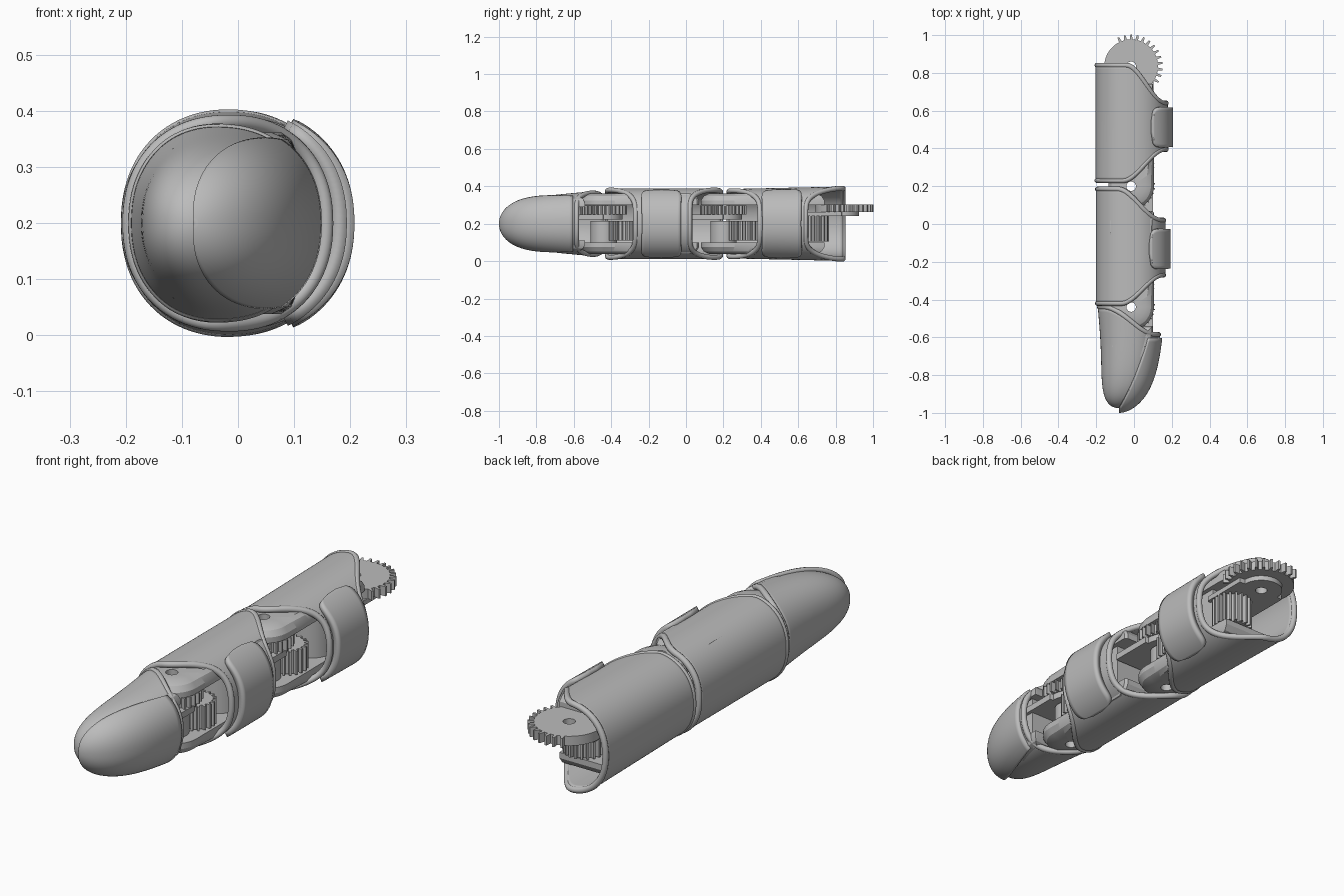
import bpy, bmesh, math
from mathutils import Vector

if "Cube" in bpy.data.objects:
    bpy.data.objects.remove(bpy.data.objects["Cube"], do_unlink=True)

grey = bpy.data.materials.new("plain_grey")
grey.use_nodes = True
grey.diffuse_color = (0.5, 0.5, 0.5, 1)
grey.node_tree.nodes["Principled BSDF"].inputs["Base Color"].default_value = (0.5, 0.5, 0.5, 1)

HINGE_X = -0.015
MID_Z = 0.2
TAU = math.tau


def finish(obj, angle=35):
    obj.data.materials.clear()
    obj.data.materials.append(grey)
    bpy.ops.object.select_all(action='DESELECT')
    obj.select_set(True)
    bpy.context.view_layer.objects.active = obj
    bpy.ops.object.shade_smooth_by_angle(angle=math.radians(angle))


def grid_object(name, rows, wrap, thickness):
    """Skin a grid of points, face it away from the long axis and thicken it."""
    bm = bmesh.new()
    grid = [[bm.verts.new(p) for p in row] for row in rows]
    n = len(rows[0])
    for a, b in zip(grid, grid[1:]):
        for j in range(n if wrap else n - 1):
            k = (j + 1) % n
            bm.faces.new((a[j], a[k], b[k], b[j]))
    bmesh.ops.remove_doubles(bm, verts=bm.verts, dist=0.0002)
    bm.normal_update()
    outward = sum(f.normal.dot(f.calc_center_median() - Vector((HINGE_X, f.calc_center_median().y, MID_Z)))
                  for f in bm.faces)
    if outward < 0:
        bmesh.ops.reverse_faces(bm, faces=bm.faces)
    mesh = bpy.data.meshes.new(name)
    bm.to_mesh(mesh)
    bm.free()
    obj = bpy.data.objects.new(name, mesh)
    bpy.context.collection.objects.link(obj)
    solid = obj.modifiers.new("thickness", 'SOLIDIFY')
    solid.thickness = thickness
    solid.offset = -1
    finish(obj)
    return obj


def bead(name, points, radius):
    """Rounded lip along an open edge."""
    curve = bpy.data.curves.new(name, 'CURVE')
    curve.dimensions = '3D'
    curve.bevel_depth = radius
    curve.bevel_resolution = 3
    spline = curve.splines.new('POLY')
    spline.points.add(len(points) - 1)
    for sp, p in zip(spline.points, points):
        sp.co = (*p, 1)
    spline.use_cyclic_u = True
    obj = bpy.data.objects.new(name, curve)
    bpy.context.collection.objects.link(obj)
    bpy.ops.object.select_all(action='DESELECT')
    obj.select_set(True)
    bpy.context.view_layer.objects.active = obj
    bpy.ops.object.convert(target='MESH')
    finish(bpy.context.view_layer.objects.active, 60)


def oval(cx, hx, hz, ang, power=2.2):
    c, s = math.cos(ang), math.sin(ang)
    bulge = lambda t: math.copysign(abs(t) ** (2 / power), t)
    return cx + hx * bulge(c), MID_Z + hz * bulge(s)


def sweep(a, b, x0, x1):
    """Edge line that eases from y=a on the back to y=b on the pad side."""
    def edge(x):
        t = min(1, max(0, (x - x0) / (x1 - x0)))
        return a + (b - a) * t * t * (3 - 2 * t)
    return edge


# Cross-sections: (centre x, half width, half height) along y
def proximal_section(y):
    return -0.0125, 0.192, 0.185 + 0.014 * (y - 0.22) / 0.63


def middle_section(y):
    return -0.018, 0.184, 0.189


def tip_section(y, end=-1.0, grow=0.0):
    q = min(1, max(0, (-0.45 - y) / (-0.45 - end)))
    s = (1 - 0.27 * q) * math.sqrt(1 - q ** 6)
    return -0.02 - 0.06 * q ** 3, (0.177 + grow) * s, (0.184 + grow) * s


def base_tip_section(y):
    return tip_section(y, -0.975, -0.006)


ANGLES = [TAU * i / 96 for i in range(96)]


def shell(name, section, low, high, closed=False):
    """Hollow finger shell with swept ends and rounded lips."""
    steps = 32
    rows = []
    for i in range(steps + 1):
        v = i / steps
        v = math.sin(v * math.pi / 2) if closed else v
        row = []
        for ang in ANGLES:
            x = oval(*section(high(0)), ang)[0]
            y = high(x) + (low(x) - high(x)) * v
            px, pz = oval(*section(y), ang)
            row.append((px, y, pz))
        rows.append(row)
    grid_object(name, rows, True, 0.022)
    for label, row in (("back", rows[0]), ("front", rows[-1])):
        if closed and label == "front":
            continue
        centre = Vector((HINGE_X, 0, MID_Z))
        pts = []
        for p in row:
            v = Vector(p)
            radial = Vector((v.x - centre.x, 0, v.z - centre.z)).normalized()
            pts.append(v - radial * 0.009)
        bead(name + "_" + label + "_lip", pts, 0.0135)


shell("proximal_shell", proximal_section, sweep(0.23, 0.395, -0.06, 0.17), sweep(0.84, 0.64, -0.04, 0.17))
shell("middle_shell", middle_section, sweep(-0.42, -0.27, -0.07, 0.16), sweep(0.185, 0.02, -0.09, 0.15))
shell("fingertip_shell", base_tip_section, lambda x: -0.975, sweep(-0.44, -0.585, -0.16, 0.12), True)


# Grip pads: rounded, slightly waisted plates on the pad side
def pad(name, section, y_mid):
    rows = []
    for i in range(41):
        s = (i / 20 - 1) * 0.999
        half = 0.112 * (1 - abs(s) ** 10) ** 0.3 * (0.93 + 0.07 * s * s)
        row = []
        for j in range(13):
            y = y_mid + half * (j / 6 - 1)
            cx, hx, hz = section(y)
            row_x, row_z = oval(cx, hx + 0.028, hz + 0.016, s * math.radians(62))
            row.append((row_x, y, row_z))
        rows.append(row)
    grid_object(name, rows, False, 0.026)


pad("proximal_pad", proximal_section, 0.512)
pad("middle_pad", middle_section, -0.132)

# Fingertip pad wraps the pad side and the very end
rows = []
for i in range(33):
    v = math.sin(i / 32 * math.pi / 2)
    y = -0.605 - 0.395 * v
    spread = math.radians(56 + 36 * v)
    row = []
    for j in range(41):
        x, z = oval(*tip_section(y, -1.0, 0.008), spread * (j / 20 - 1))
        row.append((x, y, z))
    rows.append(row)
grid_object("fingertip_pad", rows, False, 0.022)


def polar_solid(name, x, y, radius, z_flat, z_far, hole=0.025, chamfer=0.0, n=240):
    """Plate or gear with a round bore, from a radius given by angle."""
    drop = (z_far - z_flat) * 0.6 if chamfer else 0
    layers = [(0, z_flat), (0, z_far), (chamfer, z_far), (chamfer * 0.35, z_far - drop * 0.35),
              (1e-9, z_far - drop), (1e-9, z_flat)]
    if not chamfer:
        layers = [layers[0], layers[1], (1e-9, z_far), layers[-1]]
    bm = bmesh.new()
    rings = []
    for inset, z in layers:
        ring = []
        for k in range(n):
            a = TAU * k / n
            r = radius(a) - inset if inset else hole
            ring.append(bm.verts.new((x + r * math.cos(a), y + r * math.sin(a), z)))
        rings.append(ring)
    for a, b in zip(rings, rings[1:] + rings[:1]):
        for k in range(n):
            m = (k + 1) % n
            bm.faces.new((a[k], a[m], b[m], b[k]))
    bmesh.ops.recalc_face_normals(bm, faces=bm.faces)
    mesh = bpy.data.meshes.new(name)
    bm.to_mesh(mesh)
    bm.free()
    obj = bpy.data.objects.new(name, mesh)
    bpy.context.collection.objects.link(obj)
    finish(obj, 30)


def tongue(round_r, half, length, side):
    """Round end at the hinge, straight arm of given length towards side."""
    def radius(a):
        c, s = abs(math.cos(a)), math.sin(a) * side
        return round_r if s <= 0 else min(half / max(c, 1e-6), length / max(s, 1e-6))
    return radius


def toothed(root, tip, start=-180, stop=180, pitch=12):
    """Gear outline with teeth between two angles in degrees."""
    def radius(a):
        d = (math.degrees(a) + 180) % 360 - 180
        if not start <= d <= stop:
            return root
        phase = (d / pitch) % 1
        return tip if 0.3 < phase < 0.7 else root
    return radius


# Clevis plates above and below each hinge
for part, hinge, length in (("proximal", 0.2, 0.54), ("middle", -0.44, 0.51)):
    arm = tongue(0.12, 0.12, length, 1)
    polar_solid(part + "_upper_clevis", HINGE_X, hinge, arm, 0.30, 0.362, chamfer=0.045)
    polar_solid(part + "_lower_clevis", HINGE_X, hinge, arm, 0.10, 0.038, chamfer=0.045)
    polar_solid(part + "_hinge_boss", HINGE_X, hinge, lambda a: 0.07, 0.10, 0.215)
    polar_solid(part + "_spine", HINGE_X, hinge + 0.33, tongue(0.1, 0.1, 0.1, 1), 0.10, 0.30)
    polar_solid(part + "_drive_gear", 0.02, hinge + 0.11, toothed(0.072, 0.088, pitch=18), 0.11, 0.215)

# Hinge gears, each carried on a tongue from the next segment
for part, hinge, z in (("distal", -0.44, 0.25), ("middle", 0.2, 0.25)):
    polar_solid(part + "_hinge_gear", HINGE_X, hinge, toothed(0.105, 0.126, -80, 80), z, 0.298)
    polar_solid(part + "_gear_carrier", HINGE_X, hinge, tongue(0.1, 0.115, 0.2, -1), 0.222, z)

# Exposed base gear and the pinion beneath it
polar_solid("base_gear", HINGE_X, 0.835, toothed(0.142, 0.167, -36, 120), 0.262, 0.304)
polar_solid("base_gear_carrier", HINGE_X, 0.835, tongue(0.09, 0.118, 0.22, -1), 0.24, 0.262)
polar_solid("base_pinion", 0.02, 0.68, toothed(0.068, 0.086, pitch=18), 0.105, 0.24)

# Fingertip core
for label, z0, z1 in (("upper", 0.29, 0.345), ("lower", 0.11, 0.055)):
    polar_solid("fingertip_" + label + "_plate", HINGE_X, -0.65, tongue(0.11, 0.115, 0.11, 1), z0, z1, chamfer=0.04)
polar_solid("fingertip_core", HINGE_X, -0.68, tongue(0.1, 0.1, 0.1, 1), 0.11, 0.29)
